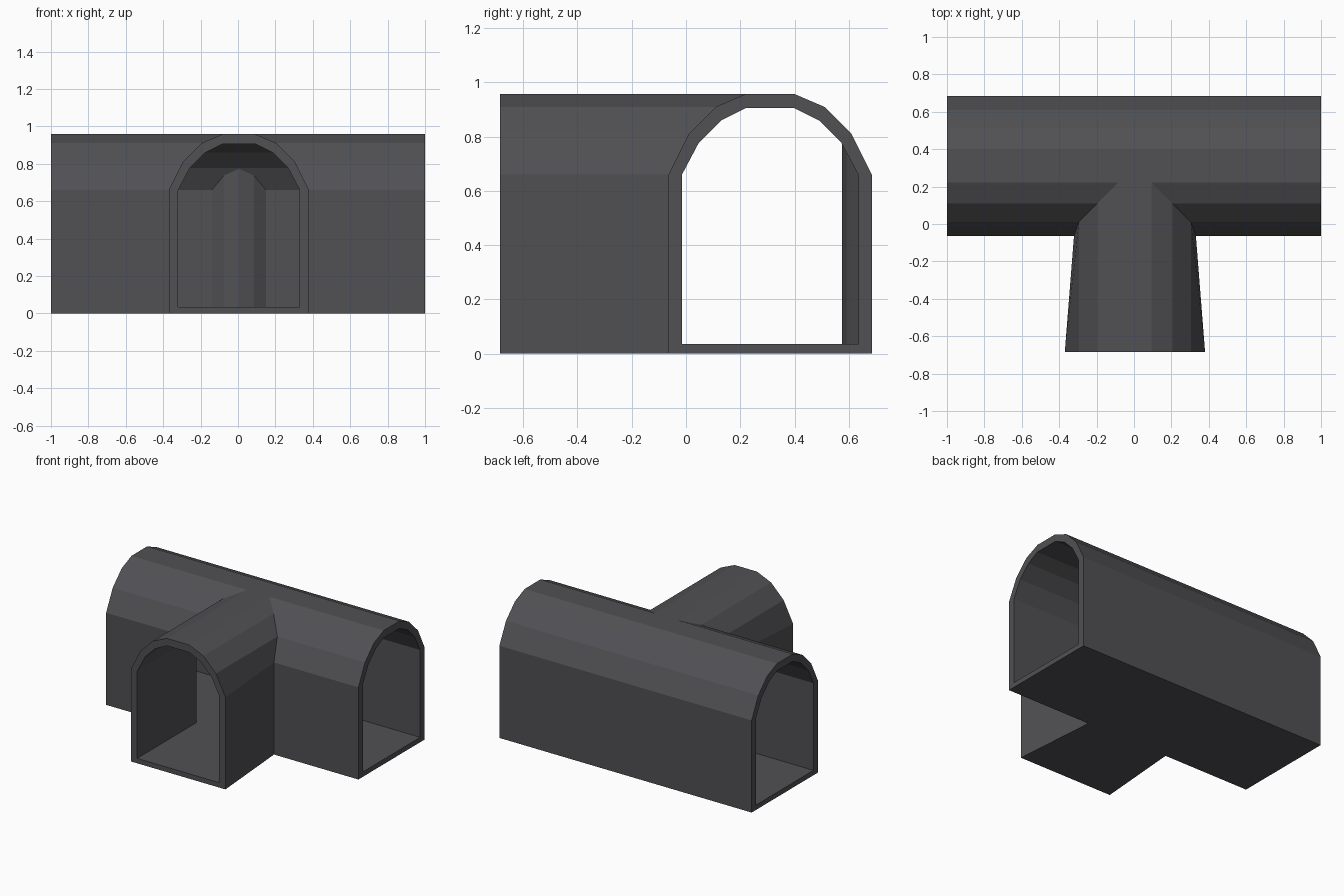
import bpy, bmesh

if "Cube" in bpy.data.objects:
    bpy.data.objects.remove(bpy.data.objects["Cube"])

grey = bpy.data.materials.new("dark grey")
grey.diffuse_color = (0.082, 0.082, 0.09, 1)
grey.use_nodes = True
grey.node_tree.nodes["Principled BSDF"].inputs["Base Color"].default_value = grey.diffuse_color

CY = 0.31      # centre line of the main tunnel
CX = 0.005     # centre line of the side branch
END = -0.685   # open end of the branch

# Half arch profiles: (half width, height), floor to crown
OUTER = [(0.375, 0), (0.375, 0.66), (0.30, 0.81), (0.20, 0.91), (0.088, 0.958)]
INNER = [(0.325, 0.035), (0.325, 0.66), (0.263, 0.777), (0.18, 0.86), (0.09, 0.905)]


def finish(bm, name):
    bmesh.ops.remove_doubles(bm, verts=bm.verts, dist=0.0005)
    bmesh.ops.recalc_face_normals(bm, faces=bm.faces)
    mesh = bpy.data.meshes.new(name)
    bm.to_mesh(mesh)
    bm.free()
    mesh.materials.append(grey)
    bpy.context.collection.objects.link(bpy.data.objects.new(name, mesh))


def face(bm, *pts):
    bm.faces.new([bm.verts.new(p) for p in pts])


def tee_skin(bm, prof, joint):
    """Arched tunnel along x with a mitred branch towards -y."""
    def main(x, i, side=-1):
        return (x, CY + side * prof[i][0], prof[i][1])

    def mitre(s, i):
        return main(CX + s * joint[i], i)

    def mouth(s, i):
        return (CX + s * prof[i][0], END, prof[i][1])

    top = len(prof) - 1
    for i in range(top):
        face(bm, main(-1, i, 1), main(1, i, 1), main(1, i + 1, 1), main(-1, i + 1, 1))
        for s in (-1, 1):
            face(bm, main(s, i), mitre(s, i), mitre(s, i + 1), main(s, i + 1))
            face(bm, mouth(s, i), mitre(s, i), mitre(s, i + 1), mouth(s, i + 1))
    # Floor and crown
    for i in (0, top):
        face(bm, main(-1, i), mitre(-1, i), mitre(1, i), main(1, i),
             main(1, i, 1), main(-1, i, 1))
        face(bm, mouth(-1, i), mouth(1, i), mitre(1, i), mitre(-1, i))


def ring(prof):
    return [(-w, z) for w, z in prof] + [(w, z) for w, z in reversed(prof)]


# Tunnel shell: outer skin, inner skin and the three rims
bm = bmesh.new()
tee_skin(bm, OUTER, [0.326, 0.326, 0.30, 0.20, 0.088])
tee_skin(bm, INNER, [w for w, z in INNER])
ro, ri = ring(OUTER), ring(INNER)
for place in (lambda p: (-1, CY + p[0], p[1]),
              lambda p: (1, CY + p[0], p[1]),
              lambda p: (CX + p[0], END, p[1])):
    for k in range(len(ro)):
        face(bm, place(ro[k - 1]), place(ro[k]), place(ri[k]), place(ri[k - 1]))
finish(bm, "tunnel_shell")

# Faceted pilaster on the inside back wall, its top following the arch
bm = bmesh.new()
plan = [(-0.145, 0.65, 0.66), (-0.145, 0.635, 0.66), (-0.08, 0.594, 0.74),
        (0, 0.575, 0.775), (0.08, 0.594, 0.74), (0.145, 0.635, 0.66), (0.145, 0.65, 0.66)]
plan = [(x + CX, y, z) for x, y, z in plan]
for a, b in zip(plan, plan[1:] + plan[:1]):
    face(bm, (a[0], a[1], 0.03), (b[0], b[1], 0.03), b, a)
face(bm, *[(x, y, 0.03) for x, y, z in plan])
face(bm, *plan[1:-1])
face(bm, plan[0], plan[1], plan[-2], plan[-1])
finish(bm, "wall_pilaster")
